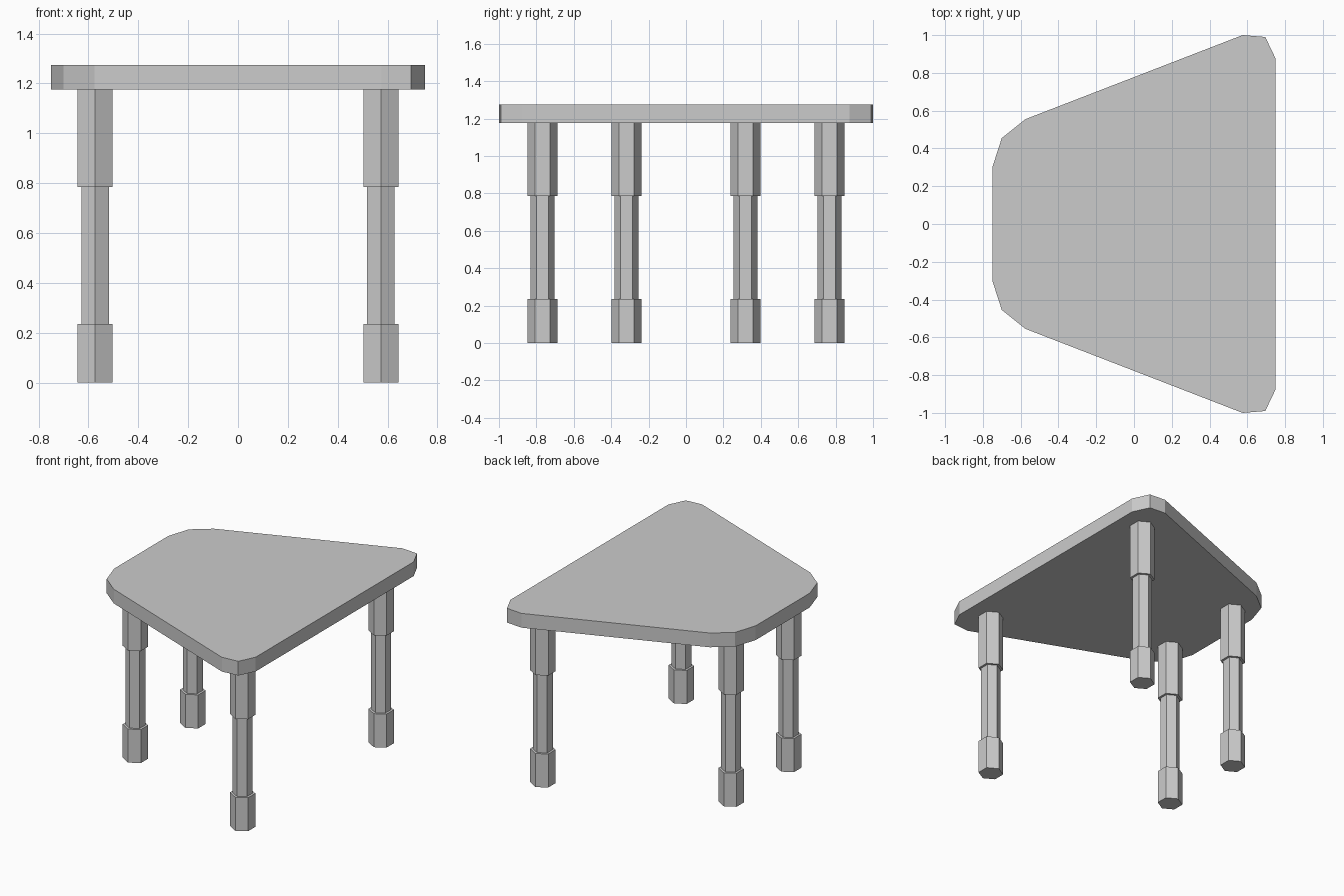
import bpy, bmesh
from math import cos, sin, radians

cube = bpy.data.objects.get("Cube")
if cube:
    bpy.data.objects.remove(cube, do_unlink=True)

grey = bpy.data.materials.new("plain_grey")
grey.use_nodes = True
colour = (0.6, 0.6, 0.6, 1)
grey.diffuse_color = colour
grey.node_tree.nodes["Principled BSDF"].inputs["Base Color"].default_value = colour


def finish(name, bm):
    bmesh.ops.recalc_face_normals(bm, faces=bm.faces[:])
    mesh = bpy.data.meshes.new(name)
    bm.to_mesh(mesh)
    bm.free()
    mesh.materials.append(grey)
    obj = bpy.data.objects.new(name, mesh)
    bpy.context.collection.objects.link(obj)
    return obj


# Table top: half outline mirrored across y, then extruded up
half = [(-0.75, 0.30), (-0.70, 0.455), (-0.575, 0.555),
        (0.575, 1.0), (0.695, 0.99), (0.75, 0.875)]
outline = half + [(x, -y) for x, y in reversed(half)]
LOW, HIGH = 1.175, 1.275
bm = bmesh.new()
base = bm.faces.new([bm.verts.new((x, y, LOW)) for x, y in outline])
extruded = bmesh.ops.extrude_face_region(bm, geom=[base], use_keep_orig=True)
top_verts = [v for v in extruded["geom"] if isinstance(v, bmesh.types.BMVert)]
bmesh.ops.translate(bm, verts=top_verts, vec=(0, 0, HIGH - LOW))
finish("table_top", bm)

# Legs: stepped hexagonal profile, flat sides facing along x
THICK, THIN = 0.081, 0.0635
profile = [(THICK, 0), (THICK, 0.235), (THIN, 0.235),
           (THIN, 0.785), (THICK, 0.785), (THICK, LOW)]


def leg(name, cx, cy):
    bm = bmesh.new()
    rings = []
    for r, z in profile:
        angles = [radians(30 + 60 * i) for i in range(6)]
        rings.append([bm.verts.new((r * cos(a), r * sin(a), z)) for a in angles])
    for a, b in zip(rings, rings[1:]):
        for i in range(6):
            j = (i + 1) % 6
            bm.faces.new((a[i], a[j], b[j], b[i]))
    bm.faces.new(rings[0])
    bm.faces.new(rings[-1])
    finish(name, bm).location = (cx, cy, 0)


for side, s in (("front", -1), ("back", 1)):
    leg(side + "_left_leg", 0.573, s * 0.767)
    leg(side + "_right_leg", -0.573, s * 0.318)
